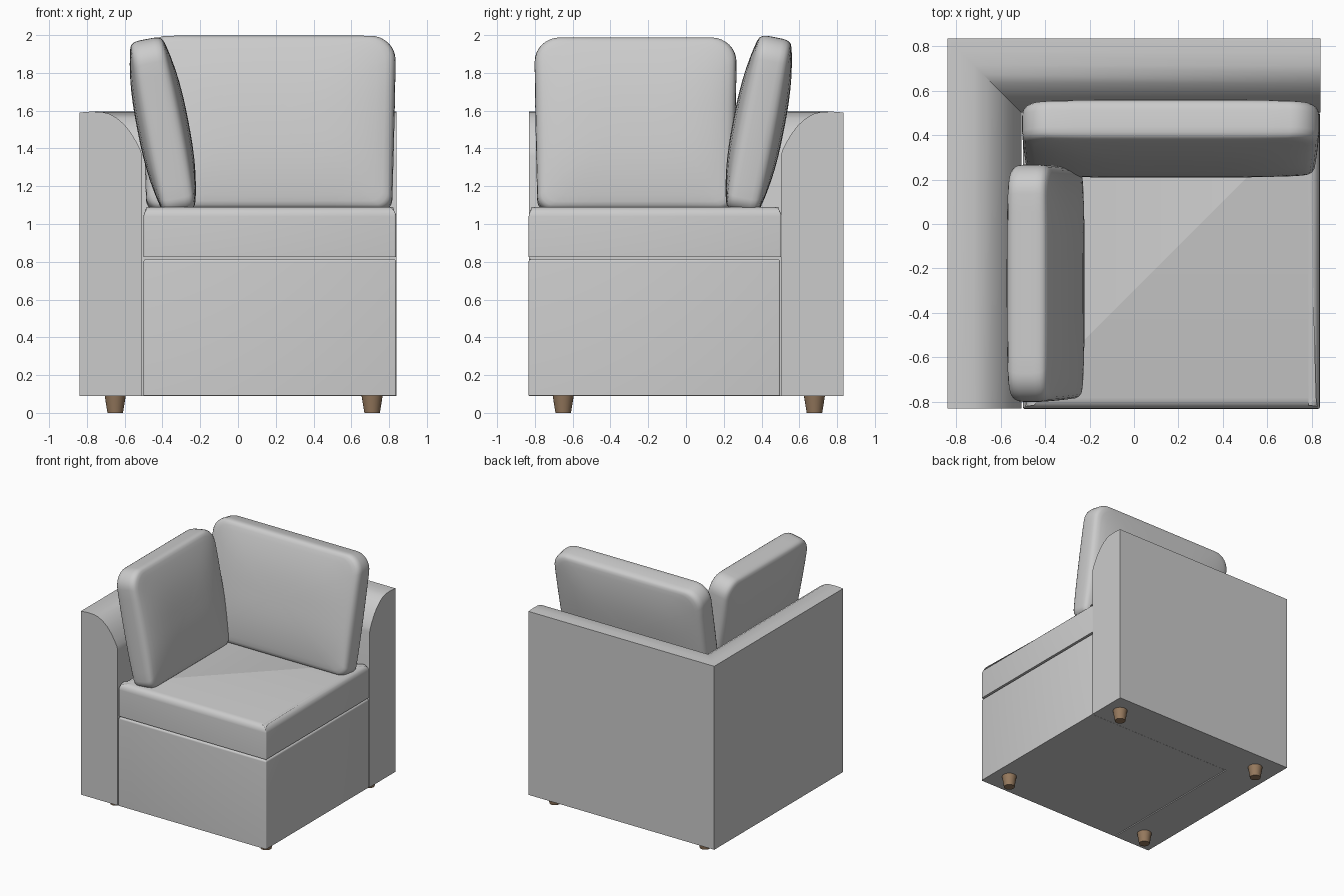
import bpy, bmesh
from math import cos, sin, pi, radians

if "Cube" in bpy.data.objects:
    bpy.data.objects.remove(bpy.data.objects["Cube"])


def finish(name, bm, angle=35):
    bmesh.ops.recalc_face_normals(bm, faces=bm.faces)
    mesh = bpy.data.meshes.new(name)
    bm.to_mesh(mesh)
    bm.free()
    ob = bpy.data.objects.new(name, mesh)
    bpy.context.collection.objects.link(ob)
    bpy.ops.object.select_all(action='DESELECT')
    ob.select_set(True)
    bpy.context.view_layer.objects.active = ob
    bpy.ops.object.shade_smooth_by_angle(angle=radians(angle))
    return ob


def box(name, lo, hi, top_bevel, side_bevel):
    """Box with softened vertical and top edges, crisp underside."""
    bm = bmesh.new()
    bmesh.ops.create_cube(bm, size=1)
    for v in bm.verts:
        v.co = [(a + b) / 2 + c * (b - a) for a, b, c in zip(lo, hi, v.co)]
    upright = [e for e in bm.edges if abs(e.verts[0].co.z - e.verts[1].co.z) > 0.01]
    bmesh.ops.bevel(bm, geom=upright, offset=side_bevel, segments=3,
                    profile=0.5, affect='EDGES')
    top = [e for e in bm.edges if all(v.co.z > hi[2] - 1e-4 for v in e.verts)]
    bmesh.ops.bevel(bm, geom=top, offset=top_bevel, segments=5,
                    profile=0.5, affect='EDGES')
    return finish(name, bm)


def outline(w, h):
    """Rounded pillow outline, narrower at the bottom, softer at the top."""
    pts = []
    corners = [(1, 1, 0.13), (-1, 1, 0.13), (-1, -1, 0.07), (1, -1, 0.07)]
    for k, (sx, sz, r) in enumerate(corners):
        for i in range(9):
            a = pi / 2 * (k + i / 8)
            pts.append((sx * (w / 2 - r) + r * cos(a), sz * (h / 2 - r) + r * sin(a)))
        # intermediate points along the straight side
        nsx, nsz, nr = corners[(k + 1) % 4]
        a = pi / 2 * (k + 1)
        end = (nsx * (w / 2 - nr) + nr * cos(a), nsz * (h / 2 - nr) + nr * sin(a))
        x0, z0 = pts[-1]
        for i in range(1, 10):
            t = i / 10
            pts.append((x0 + (end[0] - x0) * t, z0 + (end[1] - z0) * t))
    return [(x * (1 - 0.03 * max(0, 0.5 - z / h) ** 1.5), z) for x, z in pts]


def pillow(name, w, h, loc, turn):
    bm = bmesh.new()
    pts = outline(w, h)

    def depth(x, z):
        bulge = (1 - min(1, abs(2 * x / w)) ** 5) * (1 - min(1, abs(2 * z / h)) ** 2.5)
        return 0.083 + 0.054 * bulge

    # rings run from the front centre, around the edge, to the back centre
    steps = [(0.15, 1), (0.3, 1), (0.45, 1), (0.6, 1), (0.75, 1), (0.85, 1),
             (0.92, 1), (0.96, 0.97), (0.98, 0.88), (0.994, 0.72), (1, 0.45)]
    levels = [(s, -f) for s, f in steps] + [(s, f) for s, f in reversed(steps)]
    rings = [[bm.verts.new((x * s, f * depth(x * s, z * s), z * s)) for x, z in pts]
             for s, f in levels]
    n = len(pts)
    for a, b in zip(rings, rings[1:]):
        for i in range(n):
            j = (i + 1) % n
            bm.faces.new((a[i], a[j], b[j], b[i]))
    for ring, side in ((rings[0], -1), (rings[-1], 1)):
        c = bm.verts.new((0, side * depth(0, 0), 0))
        for i in range(n):
            bm.faces.new((c, ring[i], ring[(i + 1) % n]))
    ob = finish(name, bm, 50)
    ob.location = loc
    ob.rotation_euler = (radians(-11), 0, turn)
    return ob


# L-shaped arm and back: one profile swept round a mitred corner
profile = [(0, 0.09), (0, 1.59), (0.06, 1.595), (0.12, 1.593), (0.16, 1.583),
           (0.2, 1.56), (0.24, 1.525), (0.275, 1.48), (0.305, 1.43),
           (0.325, 1.39), (0.333, 1.36), (0.333, 0.09)]
bm = bmesh.new()
stations = [[bm.verts.new(p(d, z)) for d, z in profile] for p in (
    lambda d, z: (-0.84 + d, -0.83, z),
    lambda d, z: (-0.84 + d, 0.835 - d, z),
    lambda d, z: (0.84, 0.835 - d, z))]
for a, b in zip(stations, stations[1:]):
    for i in range(len(profile)):
        j = (i + 1) % len(profile)
        bm.faces.new((a[i], a[j], b[j], b[i]))
bm.faces.new(stations[0])
bm.faces.new(stations[-1])
finish("arm_and_back_frame", bm)

# Seat base and seat cushion
box("seat_base", (-0.5, -0.833, 0.092), (0.837, 0.498, 0.815), 0.015, 0.008)
box("seat_cushion", (-0.5, -0.833, 0.825), (0.837, 0.505, 1.09), 0.05, 0.01)

# Loose leaning cushions
pillow("back_cushion", 1.34, 0.937, (0.165, 0.385, 1.528), 0)
pillow("side_cushion", 1.07, 0.93, (-0.398, -0.267, 1.522), pi / 2)

# Tapered wooden legs
wood = bpy.data.materials.new("wood")
wood.diffuse_color = (0.30, 0.19, 0.11, 1)
wood.use_nodes = True
wood.node_tree.nodes["Principled BSDF"].inputs["Base Color"].default_value = wood.diffuse_color
for x, side in ((-0.65, "left"), (0.71, "right")):
    for y, end in ((-0.65, "front"), (0.68, "back")):
        bm = bmesh.new()
        bmesh.ops.create_cone(bm, cap_ends=True, segments=24, radius1=0.041,
                              radius2=0.056, depth=0.092)
        leg = finish(f"{end}_{side}_leg", bm)
        leg.location = (x, y, 0.046)
        leg.data.materials.append(wood)
